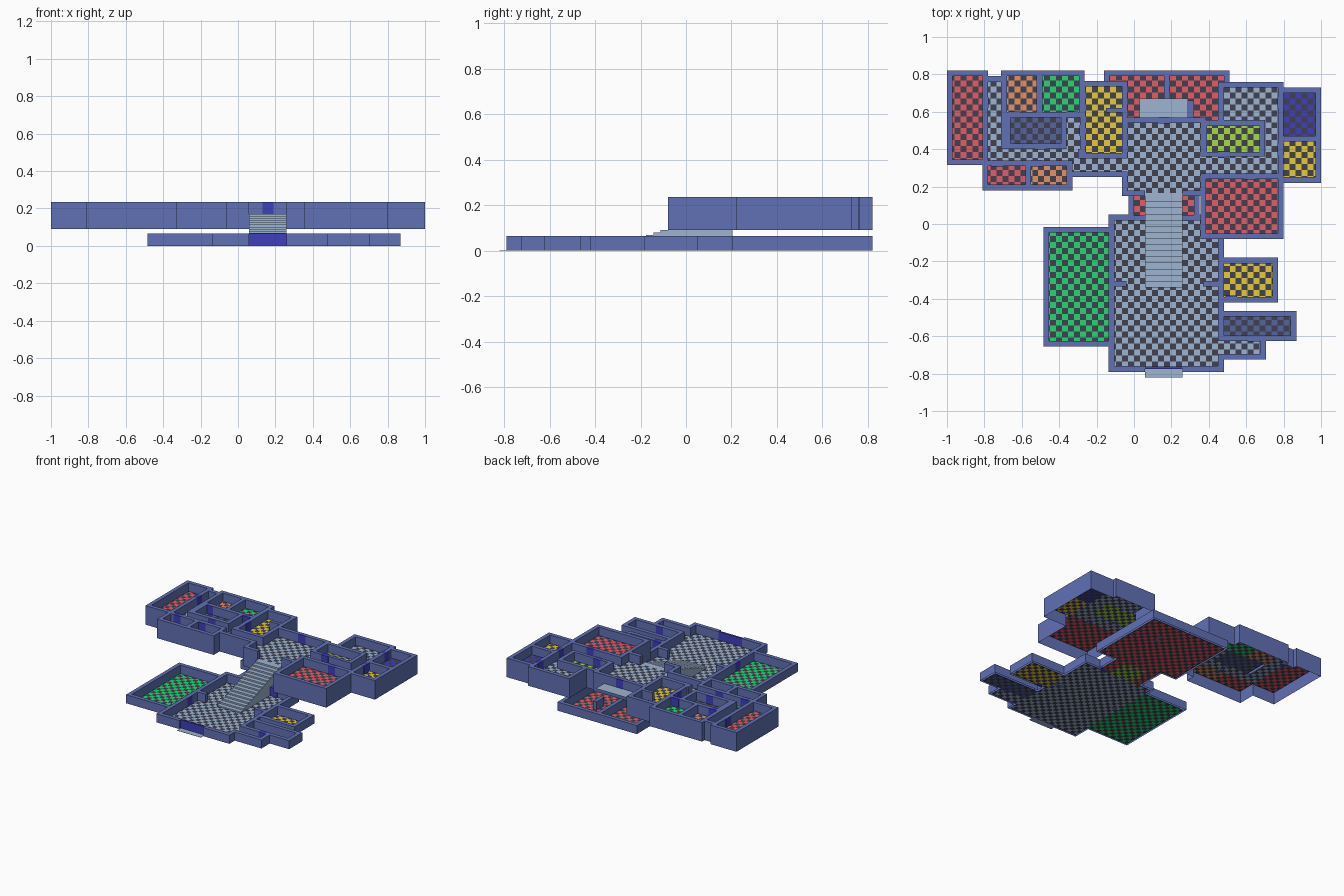
import bpy, bmesh, math

if "Cube" in bpy.data.objects:
    bpy.data.objects.remove(bpy.data.objects["Cube"])

# ---------- flat colours ----------
def mat(name, c):
    m = bpy.data.materials.new(name)
    m.diffuse_color = (*c, 1)
    m.use_nodes = True
    m.node_tree.nodes["Principled BSDF"].inputs["Base Color"].default_value = m.diffuse_color
    return m

M = {
    'wall': mat('wall_blue', (.12, .165, .46)),
    'door': mat('door_blue', (.05, .05, .50)),
    'gray': mat('pale_blue_gray', (.34, .46, .64)),
    'slate': mat('slate', (.09, .125, .33)),
    'red': mat('red', (.78, .105, .135)),
    'green': mat('green', (.017, .68, .17)),
    'yellow': mat('yellow', (.80, .60, .035)),
    'orange': mat('orange', (.80, .29, .125)),
    'lime': mat('lime', (.38, .72, .05)),
    'dark': mat('dark_tile', (.05, .052, .08)),
}
T = .03     # wall thickness
TILE = .032  # floor tile size


def finish(bm, name, *colours):
    me = bpy.data.meshes.new(name)
    bm.to_mesh(me)
    bm.free()
    for c in colours:
        me.materials.append(M[c])
    ob = bpy.data.objects.new(name, me)
    bpy.context.collection.objects.link(ob)
    return ob


def box(name, colour, x0, x1, y0, y1, z0, z1):
    bm = bmesh.new()
    bmesh.ops.create_cube(bm, size=1)
    for v in bm.verts:
        v.co = (x1 if v.co.x > 0 else x0, y1 if v.co.y > 0 else y0, z1 if v.co.z > 0 else z0)
    return finish(bm, name, colour)


# Floor: flat sheet cut on the tile grid, every other tile dark
def tiled_floor(name, colour, x0, x1, y0, y1, z):
    e = T / 2  # tuck under the walls
    x0, x1, y0, y1 = x0 - e, x1 + e, y0 - e, y1 + e

    def cuts(a, b):
        return [a] + [k * TILE for k in range(math.ceil(a / TILE + .01), math.ceil(b / TILE - .01))] + [b]

    xs, ys = cuts(x0, x1), cuts(y0, y1)
    bm = bmesh.new()
    g = [[bm.verts.new((x, y, z)) for y in ys] for x in xs]
    for i in range(len(xs) - 1):
        for j in range(len(ys) - 1):
            f = bm.faces.new([g[i][j], g[i + 1][j], g[i + 1][j + 1], g[i][j + 1]])
            c = f.calc_center_median()
            f.material_index = (math.floor(c.x / TILE) + math.floor(c.y / TILE)) % 2
    return finish(bm, name, colour, 'dark')


# Walls: everything within T of a room interior that is not itself interior.
# Outside faces run down to the base as a skirt, inside faces stop at the floor.
def walls(name, rooms, gaps, base, floor, top):
    inner = rooms + gaps
    outer = [(a - T, b + T, c - T, d + T) for a, b, c, d in rooms]
    xs = sorted({round(v, 4) for r in inner + outer for v in r[:2]})
    ys = sorted({round(v, 4) for r in inner + outer for v in r[2:]})

    def inside(i, j, rects):
        if not (0 <= i < len(xs) - 1 and 0 <= j < len(ys) - 1):
            return False
        x, y = (xs[i] + xs[i + 1]) / 2, (ys[j] + ys[j + 1]) / 2
        return any(a < x < b and c < y < d for a, b, c, d in rects)

    def solid(i, j):
        return inside(i, j, outer) and not inside(i, j, inner)

    bm = bmesh.new()

    def quad(*pts):
        bm.faces.new([bm.verts.new(p) for p in pts])

    for i in range(len(xs) - 1):
        for j in range(len(ys) - 1):
            if not solid(i, j):
                continue
            ring = [(xs[i], ys[j]), (xs[i + 1], ys[j]), (xs[i + 1], ys[j + 1]), (xs[i], ys[j + 1])]
            quad(*[(*p, top) for p in ring])
            for k, n in enumerate([(i, j - 1), (i + 1, j), (i, j + 1), (i - 1, j)]):
                if not solid(*n):
                    z = floor if inside(*n, inner) else base
                    p, q = ring[k], ring[(k + 1) % 4]
                    quad((*p, z), (*q, z), (*q, top), (*p, top))
    bmesh.ops.remove_doubles(bm, verts=bm.verts, dist=1e-5)
    finish(bm, name, 'wall')


def storey(label, rooms, gaps, doors, stubs, base, floor, top):
    walls(label + '_walls', [r[1:] for r in rooms], gaps, base, floor, top)
    for n, (c, *r) in enumerate(rooms):
        tiled_floor(f'{label}_{c}_floor_{n}', c, *r, floor)
    for x, y, w, d in doors:
        box(label + '_door', 'door', x - w / 2, x + w / 2, y - d / 2, y + d / 2, floor, top)
    for r in stubs:
        box(label + '_partition', 'wall', *r, floor, top)


W, D = .06, .034  # door width, door depth

# ---------- lower storey ----------
lower = [
    ('green', -.455, -.135, -.625, -.045),
    ('gray', -.105, .45, -.76, .02),
    ('yellow', .48, .74, -.39, -.21),
    ('slate', .48, .838, -.595, -.495),
    ('gray', .45, .675, -.695, -.625),
    ('red', 0, .06, .045, .25), ('red', .26, .32, .045, .25),
    ('lime', .06, .26, .02, .2), ('red', .06, .26, .2, .25),
    ('red', 0, .16, .25, .29), ('red', -.13, .16, .29, .79),
    ('red', .19, .48, .235, .79),
]
storey('lower', lower, [(.06, .26, -.8, -.76)],
       [(-.12, -.43, D, W), (.52, -.4, W, D), (.64, -.61, W, D), (.29, .032, W, D),
        (.11, -.768, .1, .014), (.21, -.768, .1, .014)],
       [(-.105, -.04, -.335, -.305), (.37, .45, -.335, -.305), (.29, .32, .57, .66)],
       0, 0, .065)

# ---------- upper storey ----------
upper = [
    ('red', -.97, -.81, .345, .79),
    ('gray', -.78, -.71, .34, .76),
    ('orange', -.68, -.52, .60, .79),
    ('green', -.49, -.295, .60, .79),
    ('slate', -.66, -.39, .43, .57),
    ('gray', -.71, -.30, .34, .40),
    ('gray', -.36, -.29, .40, .57),
    ('red', -.78, -.58, .21, .31),
    ('orange', -.55, -.36, .21, .31),
    ('yellow', -.26, -.065, .38, .735),
    ('gray', -.33, -.03, .28, .35),
    ('gray', -.035, .355, .18, .54),
    ('gray', .355, .77, .27, .36),
    ('lime', .39, .67, .385, .525),
    ('gray', .48, .77, .555, .73),
    ('gray', .70, .77, .35, .56),
    ('door', .80, .97, .47, .70),  # room with the same deep blue as the doors
    ('yellow', .80, .97, .25, .44),
    ('red', .385, .77, -.05, .24),
]
storey('upper', upper, [(.06, .26, .14, .19)],
       [(-.795, .65, D, W), (-.64, .585, W, D), (-.5, .415, W, D), (-.73, .325, W, D),
        (-.52, .325, W, D), (-.33, .585, W, D), (-.275, .5, D, W), (.16, .555, W, D),
        (.62, .255, W, D), (.785, .65, D, W), (.785, .40, D, W), (.48, .372, W, D)],
       [(-.15, -.06, .595, .62)],
       .09, .17, .235)

# ---------- main staircase: stepped profile extruded across x ----------
N, Y0, Y1, H = 15, -.34, .15, .17
run, rise = (Y1 - Y0) / N, H / N
profile = [(Y0, .002)]
for k in range(N):
    profile += [(Y0 + k * run, (k + 1) * rise), (Y0 + (k + 1) * run, (k + 1) * rise)]
profile += [(.205, H - .001), (.205, .002)]
bm = bmesh.new()
face = bm.faces.new([bm.verts.new((.06, y, z)) for y, z in profile])
ext = bmesh.ops.extrude_face_region(bm, geom=[face])
bmesh.ops.translate(bm, vec=(.2, 0, 0),
                    verts=[g for g in ext['geom'] if isinstance(g, bmesh.types.BMVert)])
bmesh.ops.recalc_face_normals(bm, faces=bm.faces)
finish(bm, 'staircase', 'gray')

# ---------- porch slab at the front and balcony slab at the back ----------
box('front_porch', 'gray', .06, .26, -.82, -.775, 0, .002)
box('back_balcony', 'gray', .03, .29, .57, .67, .168, .17)
